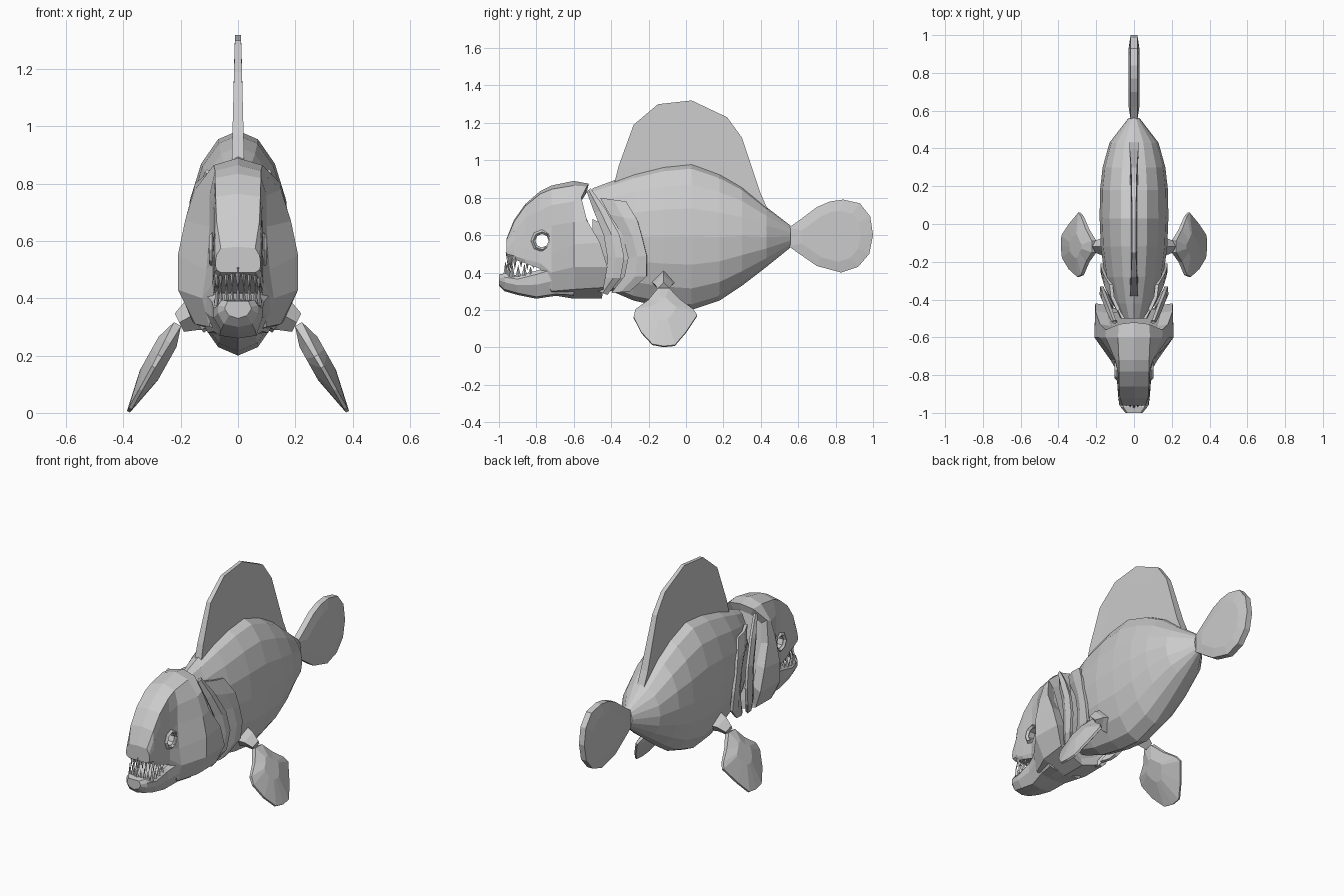
import bpy, bmesh, math
from mathutils import Vector

if "Cube" in bpy.data.objects:
    bpy.data.objects.remove(bpy.data.objects["Cube"])

grey = bpy.data.materials.new("fish_grey")
grey.diffuse_color = (0.6, 0.6, 0.6, 1)
grey.use_nodes = True
grey.node_tree.nodes["Principled BSDF"].inputs["Base Color"].default_value = grey.diffuse_color


def finish(name, bm):
    bmesh.ops.recalc_face_normals(bm, faces=bm.faces)
    me = bpy.data.meshes.new(name)
    bm.to_mesh(me)
    bm.free()
    me.materials.append(grey)
    ob = bpy.data.objects.new(name, me)
    bpy.context.collection.objects.link(ob)
    return ob


def loft(name, rings):
    """Skin closed rings of points and cap both ends."""
    bm = bmesh.new()
    loops = [[bm.verts.new(p) for p in r] for r in rings]
    n = len(loops[0])
    for a, b in zip(loops, loops[1:]):
        for i in range(n):
            j = (i + 1) % n
            bm.faces.new((a[i], a[j], b[j], b[i]))
    bm.faces.new(loops[0])
    bm.faces.new(loops[-1])
    return finish(name, bm)


def mirrored(half):
    """Half section from top to bottom centre -> full loop."""
    return half + [(-x, y, z) for x, y, z in half[-2:0:-1]]


def fin(name, outline, centre, rim, mid, place, inner=0.55):
    """Fin blade: thin rim, thicker inner panel on both sides."""
    cy, cz = centre
    shrunk = [(cy + (y - cy) * inner, cz + (z - cz) * inner) for y, z in outline]
    rows = [(shrunk, mid, -1), (outline, rim, -1), (outline, rim, 1), (shrunk, mid, 1)]
    return loft(name, [[place(s * t(z), y, z) for y, z in pts] for pts, t, s in rows])


def cut(ob, cutter):
    mod = ob.modifiers.new("cut", 'BOOLEAN')
    mod.object = cutter
    mod.solver = 'EXACT'
    dg = bpy.context.evaluated_depsgraph_get()
    me = bpy.data.meshes.new_from_object(ob.evaluated_get(dg))
    ob.modifiers.clear()
    ob.data = me
    bpy.data.objects.remove(cutter)


def prism(name, pts):
    """Sideways prism through the whole fish."""
    return loft(name, [[(x, y, z) for y, z in pts] for x in (-0.4, 0.4)])


# Body: elliptical sections (y, bottom, top, half width)
body_rows = [(-.50, .36, .85, .07), (-.42, .31, .88, .11), (-.28, .25, .93, .155),
             (-.12, .215, .97, .176), (.03, .20, .985, .182), (.18, .25, .93, .18),
             (.30, .33, .86, .166), (.43, .43, .75, .13), (.56, .535, .65, .03)]
rings = []
for y, b, t, w in body_rows:
    rings.append([(w * math.sin(a), y, (t + b) / 2 + (t - b) / 2 * math.cos(a))
                  for a in (math.tau * i / 16 for i in range(16))])
body = loft("body", rings)
# Open gap behind the skull
cut(body, prism("gap_cutter", [(-.53, .80), (-.51, .69), (-.42, .65), (-.45, .73)]))

# Skull: half sections (x, z) from crown to chin
head_rows = [
    (-.96, [(0, .58), (.06, .575), (.075, .55), (.078, .53), (.078, .51), (.075, .50), (.06, .49), (0, .49)]),
    (-.92, [(0, .68), (.075, .67), (.08, .62), (.083, .57), (.083, .52), (.083, .49), (.07, .47), (0, .47)]),
    (-.86, [(0, .765), (.078, .755), (.083, .69), (.085, .60), (.087, .53), (.087, .47), (.08, .45), (0, .45)]),
    (-.78, [(0, .835), (.08, .82), (.086, .73), (.088, .60), (.09, .52), (.09, .45), (.085, .42), (0, .42)]),
    (-.72, [(0, .865), (.08, .845), (.10, .76), (.10, .65), (.11, .50), (.125, .40), (.10, .30), (0, .28)]),
    (-.60, [(0, .89), (.085, .865), (.15, .78), (.185, .67), (.21, .55), (.21, .43), (.15, .31), (0, .26)]),
]
rings = [mirrored([(x, y, z) for x, z in half]) for y, half in head_rows]
back = [(0, -.52, .875), (.08, -.53, .86), (.15, -.56, .80), (.18, -.53, .68),
        (.205, -.46, .56), (.205, -.42, .43), (.16, -.44, .32), (0, -.45, .26)]
rings.append(mirrored(back))
rings.append(mirrored([(x * .7, y - .01, .57 + (z - .57) * .85) for x, y, z in back]))
head = loft("head", rings)
EYE = (-.77, .57)
cut(head, prism("eye_cutter", [(EYE[0] + .042 * math.cos(math.tau * i / 8),
                                EYE[1] + .042 * math.sin(math.tau * i / 8)) for i in range(8)]))

# Eye rims
for s, side in ((-1, "left"), (1, "right")):
    bpy.ops.mesh.primitive_torus_add(major_segments=8, minor_segments=4, major_radius=.048,
                                     minor_radius=.012, location=(s * .09, *EYE),
                                     rotation=(0, math.pi / 2, 0))
    bpy.context.object.name = "eye_rim_" + side
    bpy.context.object.data.materials.append(grey)

# Lower jaw (y, half width, bottom, top)
rings = []
for y, w, b, t in [(-1, .045, .33, .39), (-.97, .07, .30, .395), (-.90, .085, .28, .385),
                   (-.80, .092, .26, .41), (-.70, .12, .275, .44), (-.60, .15, .27, .44)]:
    rings.append(mirrored([(0, y, t), (w * .8, y, t), (w, y, t - .02), (w, y, (b + t) / 2),
                           (w * .7, y, b + .01), (0, y, b)]))
loft("lower_jaw", rings)

# Teeth around both jaws
spots = [(-.06 + .02 * i, -.95 + abs(i - 3) * .006) for i in range(7)]
spots += [(s * .073, -.915 + .033 * i) for s in (-1, 1) for i in range(4)]
for jaw, direction in (("upper", -1), ("lower", 1)):
    bm = bmesh.new()
    for i, (x, y) in enumerate(spots):
        k = (y + .96) / .16
        base = .50 - .05 * k if direction < 0 else .38 + .02 * k
        tip = base + direction * (.085 - .045 * k) * (1 if i % 2 else .8)
        if direction > 0:
            y -= .015
        ring = [bm.verts.new((x + dx * .011, y + dy * .014, base - direction * .01))
                for dx, dy in ((1, 0), (0, 1), (-1, 0), (0, -1))]
        apex = bm.verts.new((x, y, tip))
        for a in range(4):
            bm.faces.new((ring[a], ring[(a + 1) % 4], apex))
        bm.faces.new(ring)
    finish(jaw + "_teeth", bm)


# Gill covers: curved strips, mirrored to both sides
def gill(name, inner, outer):
    bm = bmesh.new()
    mid = [((a[0] + b[0]) / 2 + .012, (a[1] + b[1]) / 2, (a[2] + b[2]) / 2) for a, b in zip(inner, outer)]
    rows = [[bm.verts.new(p) for p in r] for r in (inner, mid, outer)]
    for a, b in zip(rows, rows[1:]):
        for i in range(len(a) - 1):
            bm.faces.new((a[i], a[i + 1], b[i + 1], b[i]))
    ob = finish(name, bm)
    ob.modifiers.new("thickness", 'SOLIDIFY').thickness = .018
    ob.modifiers.new("both_sides", 'MIRROR')


gill("front_gill",
     [(.10, -.53, .83), (.13, -.49, .72), (.15, -.44, .60), (.16, -.42, .48), (.15, -.43, .37), (.11, -.47, .30)],
     [(.11, -.51, .85), (.14, -.43, .74), (.17, -.355, .60), (.18, -.33, .48), (.17, -.35, .37), (.12, -.42, .28)])
gill("rear_gill",
     [(.09, -.46, .80), (.12, -.41, .71), (.14, -.34, .60), (.15, -.31, .48), (.14, -.33, .38), (.10, -.40, .29)],
     [(.13, -.32, .78), (.165, -.26, .68), (.175, -.235, .59), (.178, -.21, .49), (.165, -.21, .38), (.13, -.30, .30)])

# Dorsal fin
fin("dorsal_fin", [(-.39, .85), (-.36, .97), (-.28, 1.19), (-.15, 1.30), (.03, 1.32), (.22, 1.23),
                   (.30, 1.12), (.35, .97), (.40, .82), (.44, .73), (.2, .82), (-.1, .85)],
    (0, .98), lambda z: .024 - .026 * max(0, z - .8), lambda z: .022 - .02 * max(0, z - .8),
    lambda t, y, z: (t, y, z), .7)

# Tail fin
fin("tail_fin", [(.55, .64), (.62, .69), (.70, .75), (.77, .78), (.84, .79), (.93, .77), (.985, .70), (1, .60),
                 (.98, .50), (.92, .43), (.83, .40), (.70, .435), (.62, .49), (.55, .54)],
    (.78, .59), lambda z: .018, lambda z: .028, lambda t, y, z: (t, y, z), .7)

# Pectoral fins, splayed outwards, with a flared root
along = Vector((.185, 0, -.33)).normalized()
for s, side in ((-1, "left"), (1, "right")):
    def splay(t, y, z):
        return (s * (.2 + (.33 - z) * .56 - t * along.z), y, z + t * along.x)
    fin("pectoral_fin_" + side,
        [(-.15, .31), (-.20, .25), (-.27, .20), (-.28, .16), (-.24, .08), (-.18, .015), (-.12, .004),
         (-.06, .01), (0, .08), (.06, .17), (.04, .20), (-.03, .25), (-.09, .31)],
        (-.12, .21), lambda z: .006 + .05 * max(0, z - .15), lambda z: .036, splay, .38)
    loft("pectoral_root_" + side,
         [[(s * (x + .5 * r * dz), -.12 + r * dy, z + r * dz) for dy, dz in ((1, 0), (0, 1), (-1, 0), (0, -1))]
          for x, z, r in ((.10, .35, .07), (.16, .34, .05), (.205, .315, .032))])
